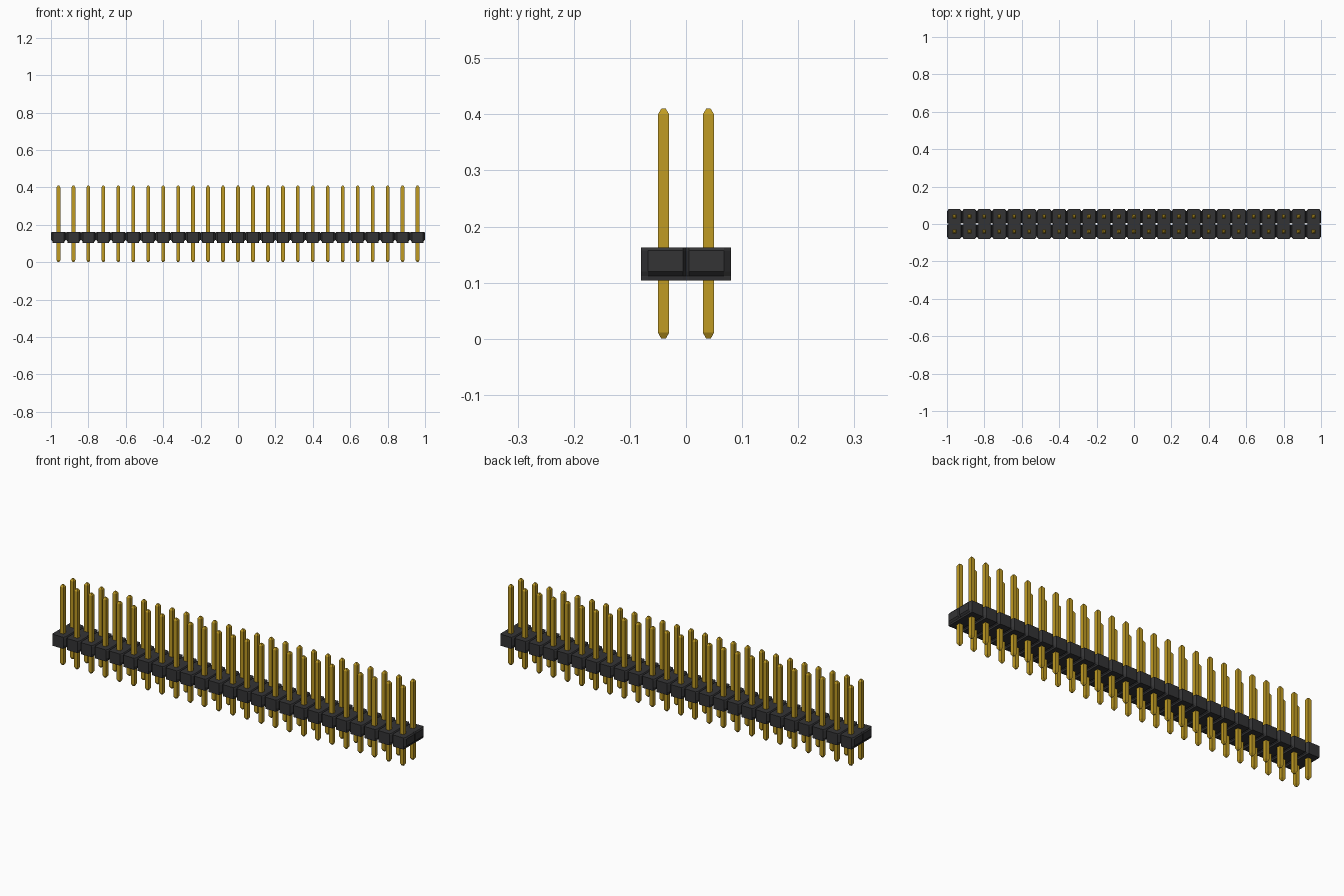
import bpy
import bmesh

cube = bpy.data.objects.get("Cube")
if cube:
    bpy.data.objects.remove(cube)

COLUMNS, PITCH = 25, 0.08
COLUMN_X = [(i - (COLUMNS - 1) / 2) * PITCH for i in range(COLUMNS)]
ROW_SIDES = (-1, 1)


def make_material(name, color):
    mat = bpy.data.materials.new(name)
    mat.use_nodes = True
    mat.diffuse_color = color
    mat.node_tree.nodes["Principled BSDF"].inputs["Base Color"].default_value = color
    return mat


def loft(bm, rings):
    """Skin stacked rings of points and cap both ends."""
    loops = [[bm.verts.new(p) for p in ring] for ring in rings]
    for low, high in zip(loops, loops[1:]):
        for i in range(len(low)):
            j = (i + 1) % len(low)
            bm.faces.new((low[i], low[j], high[j], high[i]))
    bm.faces.new(loops[0][::-1])
    bm.faces.new(loops[-1])


def finish(bm, name, mat):
    bmesh.ops.recalc_face_normals(bm, faces=bm.faces[:])
    mesh = bpy.data.meshes.new(name)
    bm.to_mesh(mesh)
    bm.free()
    mesh.materials.append(mat)
    obj = bpy.data.objects.new(name, mesh)
    bpy.context.collection.objects.link(obj)


def cell_ring(x, side, z, half):
    """Cell outline with its four upright corners cut."""
    neck = min(half, 0.03)
    right = [(neck, 0.0), (half, 0.005), (half, 0.068), (neck, 0.08)]
    outline = right + [(-px, py) for px, py in reversed(right)]
    return [(x + px, side * py, z) for px, py in outline]


def pin_ring(x, y, z, half):
    return [(x + sx * half, y + sy * half, z)
            for sx, sy in ((-1, -1), (1, -1), (1, 1), (-1, 1))]


plastic = make_material("black plastic", (0.034, 0.034, 0.036, 1))
gold = make_material("gold metal", (0.53, 0.33, 0.017, 1))

# Height and half width of the housing cells and of the square pins
CELL_PROFILE = [(0.104, 0.031), (0.112, 0.032), (0.12, 0.04),
                (0.157, 0.04), (0.163, 0.035)]
PIN_PROFILE = [(0.0, 0.004), (0.011, 0.01), (0.4, 0.01), (0.41, 0.004)]

# Housing: two rows of joined cells
bm = bmesh.new()
for x in COLUMN_X:
    for side in ROW_SIDES:
        loft(bm, [cell_ring(x, side, z, half) for z, half in CELL_PROFILE])
finish(bm, "housing", plastic)

# Pins: one object for each row
for side, name in zip(ROW_SIDES, ("front_pins", "back_pins")):
    bm = bmesh.new()
    for x in COLUMN_X:
        loft(bm, [pin_ring(x, side * PITCH / 2, z, half) for z, half in PIN_PROFILE])
    finish(bm, name, gold)
